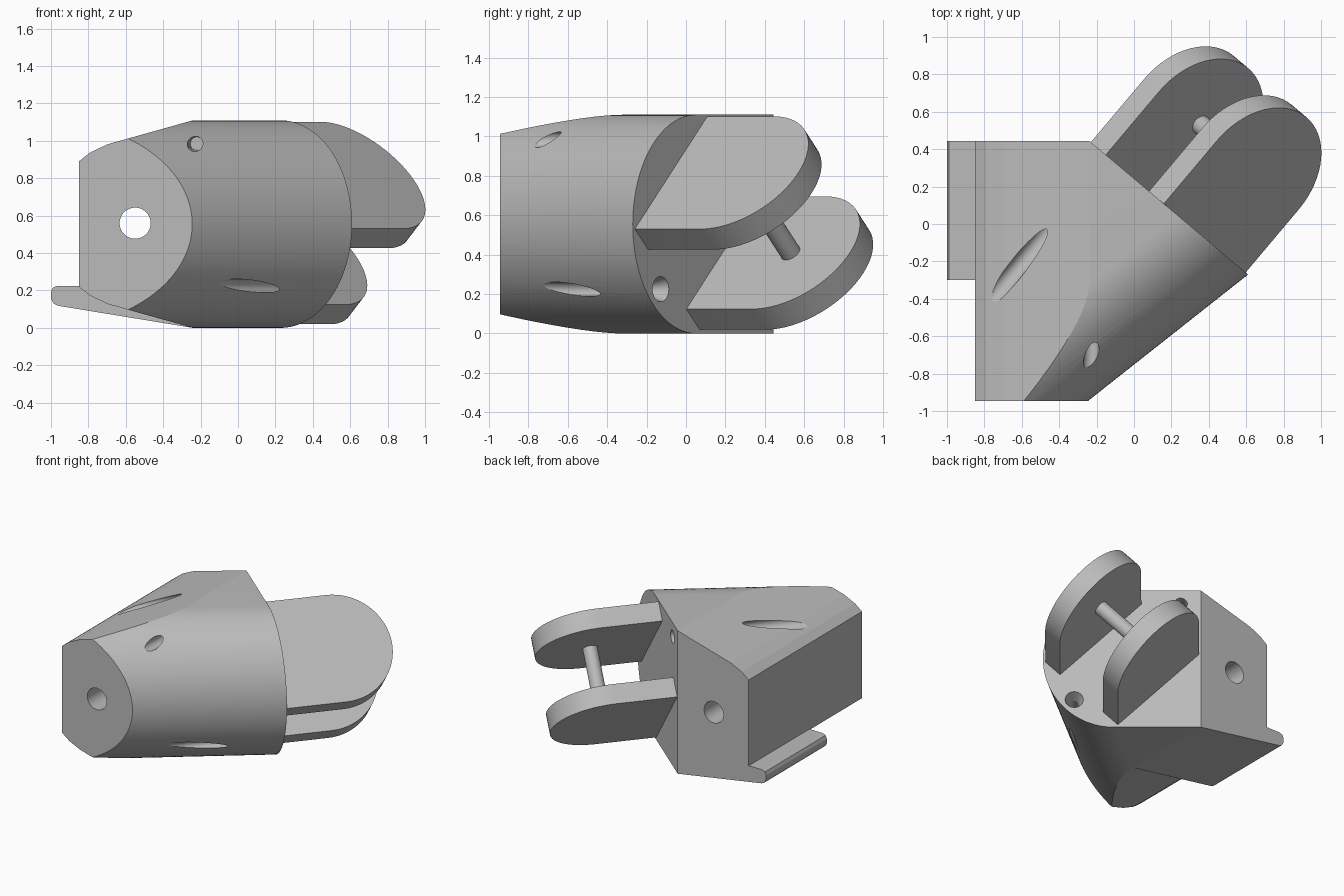
import bpy, bmesh
from math import sin, cos, pi, radians
from mathutils import Vector, Matrix

if "Cube" in bpy.data.objects:
    bpy.data.objects.remove(bpy.data.objects["Cube"], do_unlink=True)

grey = bpy.data.materials.new("plain_grey")
grey.use_nodes = True
grey.diffuse_color = (0.5, 0.5, 0.5, 1)
grey.node_tree.nodes["Principled BSDF"].inputs["Base Color"].default_value = (0.5, 0.5, 0.5, 1)

UP = Vector((0, 0, 1))
MID = 0.555                                   # half of the body height
OUT = Vector((0.644, 0.765, 0)).normalized()  # outward from the angled face
ALONG = Vector((OUT.y, -OUT.x, 0))            # across the angled face
ACROSS = (ALONG + UP).normalized()            # normal of the fork plates
WIDE = (ALONG - UP).normalized()              # width of the fork plates
FACE = Vector((0.23, 0.05, MID))              # centre of the angled face


def finish(bm, name):
    bmesh.ops.recalc_face_normals(bm, faces=bm.faces)
    mesh = bpy.data.meshes.new(name)
    bm.to_mesh(mesh)
    bm.free()
    obj = bpy.data.objects.new(name, mesh)
    bpy.context.collection.objects.link(obj)
    mesh.materials.append(grey)
    return obj


def smooth(obj):
    bpy.ops.object.select_all(action='DESELECT')
    obj.select_set(True)
    bpy.context.view_layer.objects.active = obj
    bpy.ops.object.shade_smooth_by_angle(angle=radians(9))


def prism(outline, origin, u, v, sweep):
    """Extrude a flat outline, given along u and v, by the sweep vector."""
    bm = bmesh.new()
    face = bm.faces.new([bm.verts.new(origin + u * p + v * q) for p, q in outline])
    new = bmesh.ops.extrude_face_region(bm, geom=[face])["geom"]
    bmesh.ops.translate(bm, vec=sweep, verts=[e for e in new if isinstance(e, bmesh.types.BMVert)])
    return bm


def rod(name, start, end, r1, r2):
    start, end = Vector(start), Vector(end)
    axis = end - start
    bm = bmesh.new()
    turn = Matrix.Translation((start + end) / 2) @ axis.to_track_quat('Z', 'Y').to_matrix().to_4x4()
    bmesh.ops.create_cone(bm, cap_ends=True, segments=48, radius1=r1, radius2=r2,
                          depth=axis.length, matrix=turn)
    return finish(bm, name)


def trim(bm, point, normal):
    """Cut away everything beyond a plane and close the cut."""
    bmesh.ops.bisect_plane(bm, geom=bm.verts[:] + bm.edges[:] + bm.faces[:], dist=1e-5,
                           plane_co=point, plane_no=normal, clear_outer=True)
    bmesh.ops.holes_fill(bm, edges=[e for e in bm.edges if e.is_boundary], sides=0)


# Body: round-nosed section swept diagonally, then trimmed by planes
run = Vector((0.785, 0.62, 0)).normalized()
side = Vector((run.y, -run.x, 0))
section = [(0.10 + 0.49 * cos(a), MID + MID * sin(a))
           for a in (pi * i / 48 - pi / 2 for i in range(49))]
section += [(-1.3, 2 * MID), (-1.3, 0)]
bm = prism(section, run * -2, side, UP, run * 3.2)
trim(bm, (0, -0.945, 0), (0, -1, 0))
trim(bm, (0, 0.445, 0), (0, 1, 0))
trim(bm, (-0.85, 0, 0), (-1, 0, 0))
trim(bm, (-0.24, 0.445, 0), OUT)
# Sloping top and bottom with an eased left edge
for x, z, slope in ((-0.24, 2 * MID, 0.28), (-0.72, 0.971, 0.47), (-0.79, 0.938, 0.78)):
    trim(bm, (x, 0, z), (-slope, 0, 1))
    trim(bm, (x, 0, 2 * MID - z), (-slope, 0, -1))
body = finish(bm, "body")

# Bored holes: cross bore, two slanting screw holes with flared mouths, one blind hole
low = Vector((0.44, -0.13, 0.225))
high = Vector((-0.13, 0.354, 1.0))
cutters = [rod("cross_bore", (-0.55, -1.2, 0.56), (-0.55, 0.8, 0.56), 0.083, 0.083),
           rod("blind_hole", (-0.24, -1.0, 0.985), (-0.22, -0.5, 0.985), 0.048, 0.035)]
for mouth, radius in ((low, 0.036), (high, 0.048)):
    cutters.append(rod("screw_hole", mouth + OUT * 0.1, mouth - OUT * 1.3, radius, radius))
cutters.append(rod("screw_flare", low + OUT * 0.02, low - OUT * 0.1, 0.07, 0.03))
bpy.context.view_layer.objects.active = body
for cutter in cutters:
    mod = body.modifiers.new("bore", 'BOOLEAN')
    mod.operation, mod.solver, mod.object = 'DIFFERENCE', 'EXACT', cutter
    bpy.ops.object.modifier_apply(modifier=mod.name)
    bpy.data.objects.remove(cutter, do_unlink=True)
smooth(body)

# Lip along the lower left edge
lip = [(-0.24, 0), (-0.96, 0.118), (-0.985, 0.13), (-1, 0.155), (-1, 0.19),
       (-0.99, 0.215), (-0.965, 0.225), (-0.80, 0.225), (-0.24, 0.1)]
smooth(finish(prism(lip, Vector((0, -0.3, 0)), Vector((1, 0, 0)), UP, Vector((0, 0.745, 0))), "lip"))

# Fork plates with round ends
REACH, HALF, SHIFT = 0.44, 0.404, -0.047
plate = [(-0.02, SHIFT - HALF)]
plate += [(REACH + HALF * cos(a), SHIFT + HALF * sin(a))
          for a in (pi * i / 32 - pi / 2 for i in range(33))]
plate += [(-0.02, SHIFT + HALF)]
for name, inner, thick in (("upper_fork_plate", 0.175, 0.147), ("lower_fork_plate", -0.252, -0.148)):
    smooth(finish(prism(plate, FACE + ACROSS * inner, OUT, WIDE, ACROSS * thick), name))

# Pin joining the plates
pivot = FACE + OUT * 0.45 + WIDE * SHIFT
smooth(rod("fork_pin", pivot - ACROSS * 0.3, pivot + ACROSS * 0.22, 0.053, 0.053))
